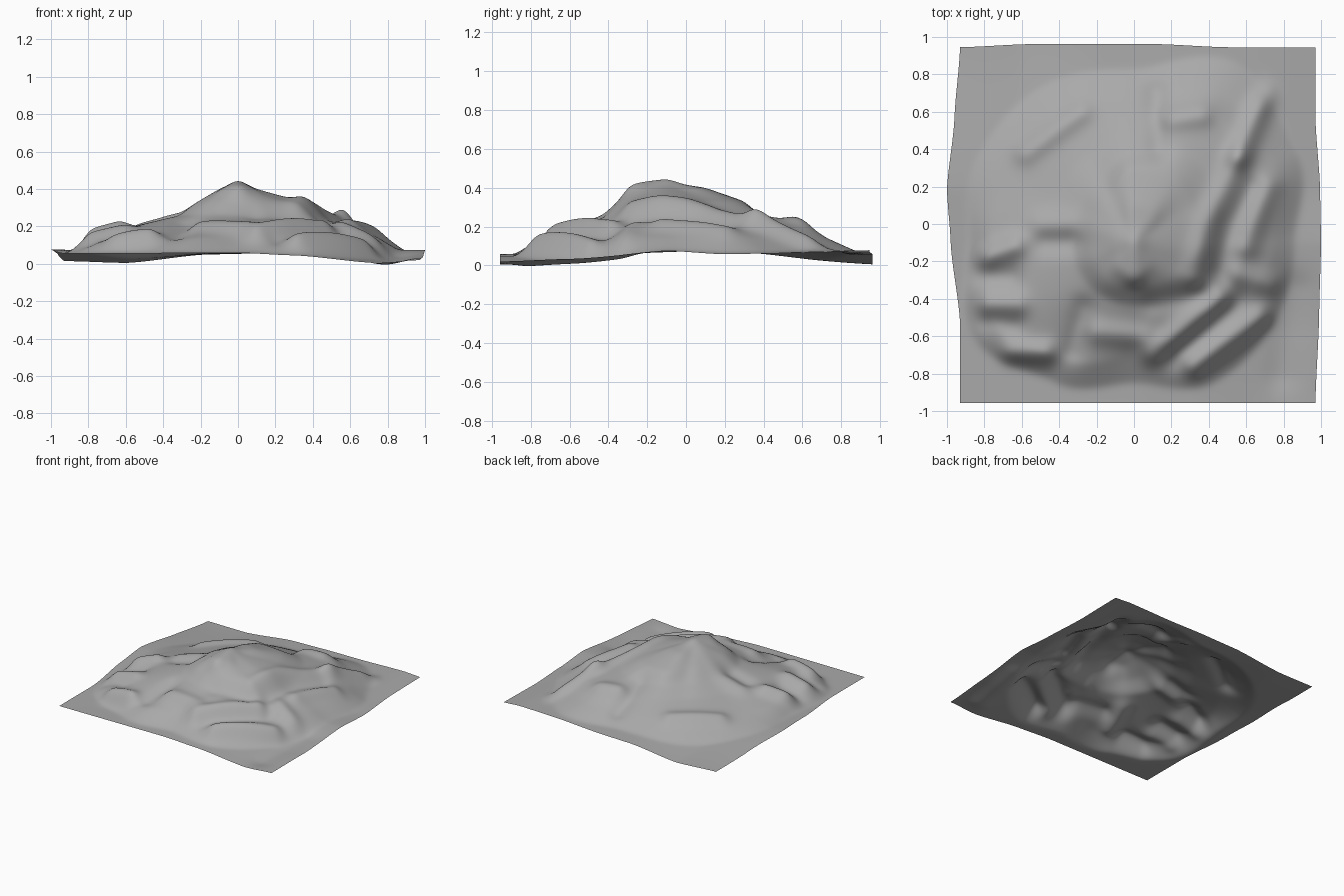
import bpy, bmesh
from math import atan2, exp, hypot, pi
from mathutils import Vector

cube = bpy.data.objects.get("Cube")
if cube:
    bpy.data.objects.remove(cube)

N = 150  # grid cells per side


def curve(points):
    """Smooth interpolation through (position, value) pairs."""
    def at(t):
        if t <= points[0][0]:
            return points[0][1]
        for (a, va), (b, vb) in zip(points, points[1:]):
            if t <= b:
                s = (t - a) / (b - a)
                s = 0.5 * s + 0.5 * s * s * (3 - 2 * s)
                return va + (vb - va) * s
        return points[-1][1]
    return at


# Border heights and border outline
front_z = curve([(-1, .055), (0, .058), (.3, .045), (.75, .005), (1, .02)])
back_z = curve([(-1, .015), (-.65, .005), (-.2, .05), (.85, .078), (1, .07)])
left_z = curve([(-1, .055), (-.5, .055), (.2, .078), (1, .015)])
right_z = curve([(-1, .02), (-.6, .035), (-.1, .075), (.2, .058), (1, .07)])
left_x = curve([(-.55, -.93), (-.1, -.98), (.2, -1), (.6, -.96), (1, -.93)])
right_x = curve([(-1, .97), (-.5, .99), (-.1, 1), (.2, .995), (.6, .97)])
back_y = curve([(-1, .945), (-.6, .962), (.1, .962), (.5, .945)])

# Hill contours: summit position, level heights, and for each compass
# direction (counterclockwise from +x) the distance to each level
SUMMIT = (0, -.1)
LEVELS = [.43, .4, .33, .26, .2, .14]
CONTOURS = [
    (.1, .35, .47, .62, .75, .86),
    (.1, .36, .52, .74, .87, 1),
    (.2, .42, .56, .82, .92, 1.1),
    (.2, .4, .48, .62, .76, .92),
    (.1, .27, .38, .52, .74, .96),
    (.1, .24, .34, .48, .7, .95),
    (.1, .22, .33, .56, .78, .88),
    (.1, .24, .33, .6, .87, 1),
    (.16, .26, .33, .5, .72, .86),
    (.2, .25, .33, .48, .6, .75),
    (.15, .27, .38, .5, .68, .86),
    (.1, .3, .42, .52, .68, .86),
]

# Crest lines of the ridges, grouped by height
RIDGES = {
    .02: [[(0, -.24), (0, -.1)], [(-.5, 0), (-.36, 0)]],
    .035: [[(-.78, -.43), (-.62, -.43)], [(-.2, -.58), (.05, -.61)],
           [(.56, -.27), (.72, -.32)], [(.32, -.28), (.39, 0), (.56, .36)],
           [(.6, -.12), (.72, .2)], [(.2, .56), (.36, .58)],
           [(-.58, .38), (-.42, .5), (-.28, .6)]],
    .055: [[(-.66, -.69), (-.48, -.69)], [(-.78, -.17), (-.64, -.12)],
           [(.1, -.69), (.46, -.4)], [(.32, -.76), (.68, -.5)],
           [(.56, .36), (.66, .6), (.78, .78)]],
}

# Floor lines of the gullies
GULLIES = [
    [(-.78, -.52), (-.64, -.54)], [(-.8, -.28), (-.66, -.28)],
    [(-.33, -.68), (-.27, -.45)], [(.22, -.72), (.55, -.42)],
    [(.1, -.42), (.36, -.38)], [(.46, -.25), (.52, 0), (.63, .2)],
    [(.12, .7), (.13, .4)], [(-.47, -.1), (-.33, -.1)],
]

# Shallow trough in the ground beside the hill
TROUGH = [(.8, -.8), (.86, -.35)]


def fold(x, y, line, width=.06):
    """Closeness to a line, from one on it down to zero far away."""
    p = Vector((x, y))
    nearest = 1e9
    for start, end in zip(line, line[1:]):
        a, d = Vector(start), Vector(end) - Vector(start)
        t = min(1, max(0, (p - a).dot(d) / d.length_squared))
        nearest = min(nearest, (p - a - d * t).length)
    return exp(-(nearest / width) ** 2)


def folds(x, y):
    raised = sum(h * fold(x, y, line) for h, lines in RIDGES.items() for line in lines)
    return raised - .028 * sum(fold(x, y, line) for line in GULLIES)


def ground(u, v):
    """Sheet spanned smoothly between the four borders."""
    s, t = (u + 1) / 2, (v + 1) / 2
    z = (1 - t) * front_z(u) + t * back_z(u) + (1 - s) * left_z(v) + s * right_z(v)
    z -= (1 - t) * ((1 - s) * front_z(-1) + s * front_z(1))
    return z - t * ((1 - s) * back_z(-1) + s * back_z(1))


def height(x, y, base):
    base -= .02 * fold(x, y, TROUGH, .09)
    dx, dy = x - SUMMIT[0], y - SUMMIT[1]
    r = hypot(dx, dy)
    count = len(CONTOURS)
    turn = (atan2(dy, dx) / (2 * pi) * count) % count
    k = int(turn) % count
    s = turn - int(turn)
    s = s * s * (3 - 2 * s)
    radii = [a + (b - a) * s for a, b in zip(CONTOURS[k], CONTOURS[(k + 1) % count])]
    steps = list(zip([0] + radii, LEVELS + [base]))
    z = base
    for (r0, z0), (r1, z1) in zip(steps, steps[1:]):
        if r <= r1:
            z = z0 + (z1 - z0) * (r - r0) / (r1 - r0)
            break
    # Folds fade out just beyond the foot of the hill
    mask = min(1, max(0, (radii[-1] + .08 - r) / .15))
    return max(base, z + mask * folds(x, y))


# Hill sheet
bm = bmesh.new()
rows = []
for j in range(N + 1):
    v = 2 * j / N - 1
    row = []
    for i in range(N + 1):
        u = 2 * i / N - 1
        s, t = (u + 1) / 2, (v + 1) / 2
        x = left_x(v) * (1 - s) + right_x(v) * s
        y = -.957 * (1 - t) + back_y(u) * t
        row.append(bm.verts.new((x, y, height(x, y, ground(u, v)))))
    rows.append(row)
for lower, upper in zip(rows, rows[1:]):
    for i in range(N):
        bm.faces.new((lower[i], lower[i + 1], upper[i + 1], upper[i]))

# Weather the hill so that its folds blend, leaving the border alone
inner = [vert for vert in bm.verts if not vert.is_boundary]
for _ in range(8):
    bmesh.ops.smooth_vert(bm, verts=inner, factor=.5,
                          use_axis_x=False, use_axis_y=False, use_axis_z=True)
for face in bm.faces:
    face.smooth = True

mesh = bpy.data.meshes.new("hill_terrain")
bm.to_mesh(mesh)
bm.free()
hill = bpy.data.objects.new("hill_terrain", mesh)
bpy.context.collection.objects.link(hill)

# Stone colour
stone = bpy.data.materials.new("stone_grey")
stone.use_nodes = True
colour = (.4, .4, .4, 1)
stone.diffuse_color = colour
stone.node_tree.nodes["Principled BSDF"].inputs["Base Color"].default_value = colour
mesh.materials.append(stone)
